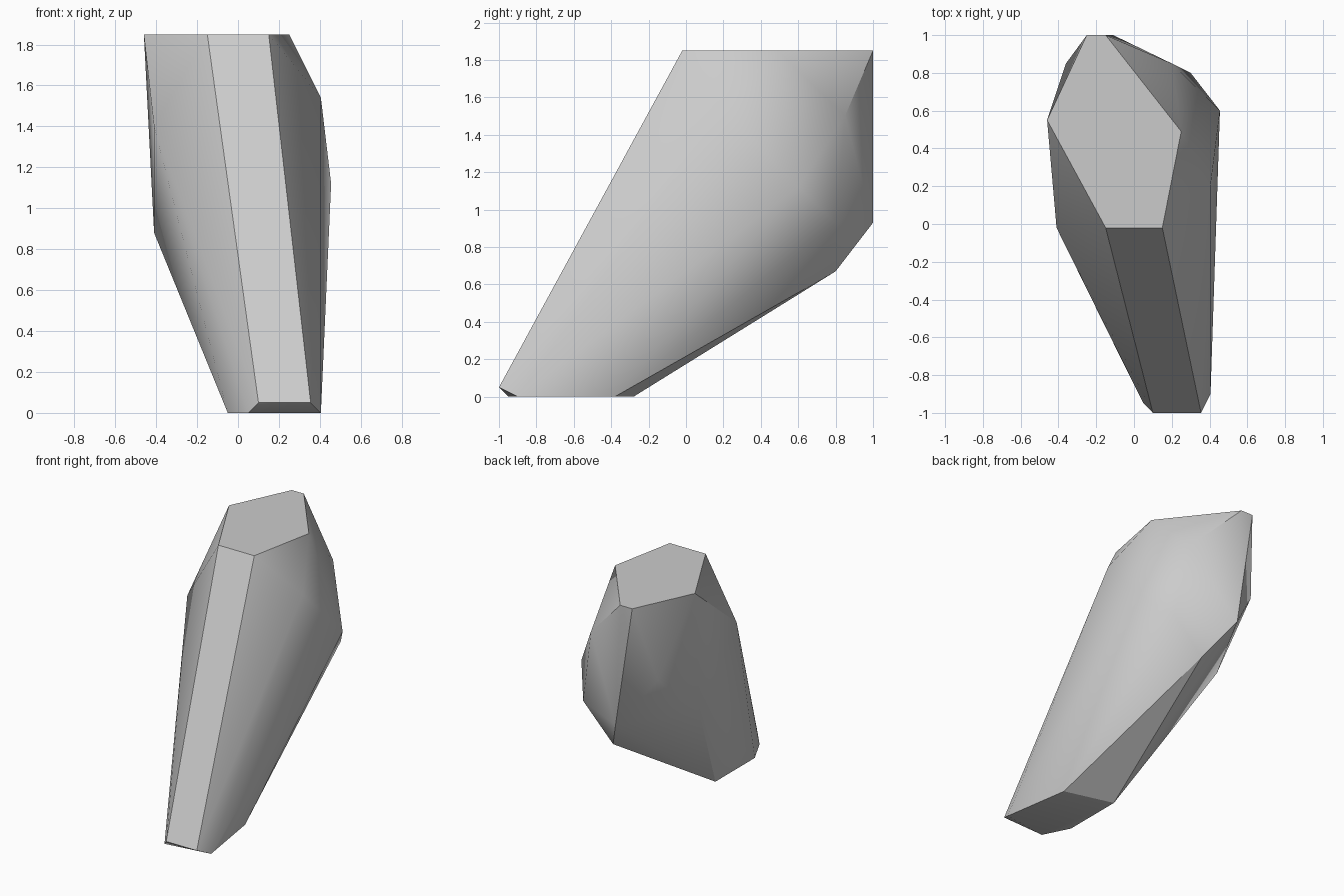
import bpy, bmesh, math

cube = bpy.data.objects.get("Cube")
if cube:
    bpy.data.objects.remove(cube, do_unlink=True)

# Stone colour
stone = bpy.data.materials.new("stone_grey")
stone.use_nodes = True
colour = (0.6, 0.6, 0.6, 1)
stone.diffuse_color = colour
stone.node_tree.nodes["Principled BSDF"].inputs["Base Color"].default_value = colour

# Corners of the leaning stone, grouped by region
TOP_Z = 1.85
top = [(-.15, -.02), (.15, -.02), (.25, .49), (-.15, 1), (-.25, 1), (-.46, .55)]
base = [(.05, -.95), (.405, -.9), (.325, -.38), (-.05, -.28), (-.05, -.75)]
toe = [(.10, -1, .05), (.355, -1, .05)]
left_side = [(.405, .2, 1.54), (.455, .6, 1.12), (.3, .8, .93), (.2, .85, 1.5)]
right_side = [(-.41, -.02, 1.4), (-.41, .42, .88), (-.36, .85, 1.28)]
back = [(-.11, 1, .93), (.05, .8, .67)]

corners = [(x, y, TOP_Z) for x, y in top] + [(x, y, 0) for x, y in base]
corners += toe + left_side + right_side + back

# Wrap the corners in a convex skin
bm = bmesh.new()
for c in corners:
    bm.verts.new(c)
bmesh.ops.convex_hull(bm, input=bm.verts[:])
bmesh.ops.dissolve_limit(bm, angle_limit=math.radians(1),
                         verts=bm.verts[:], edges=bm.edges[:])
bmesh.ops.recalc_face_normals(bm, faces=bm.faces[:])
mesh = bpy.data.meshes.new("rock")
bm.to_mesh(mesh)
bm.free()
mesh.materials.append(stone)

rock = bpy.data.objects.new("rock", mesh)
bpy.context.collection.objects.link(rock)
bpy.ops.object.select_all(action='DESELECT')
rock.select_set(True)
bpy.context.view_layer.objects.active = rock
bpy.ops.object.shade_smooth_by_angle(angle=math.radians(30))
